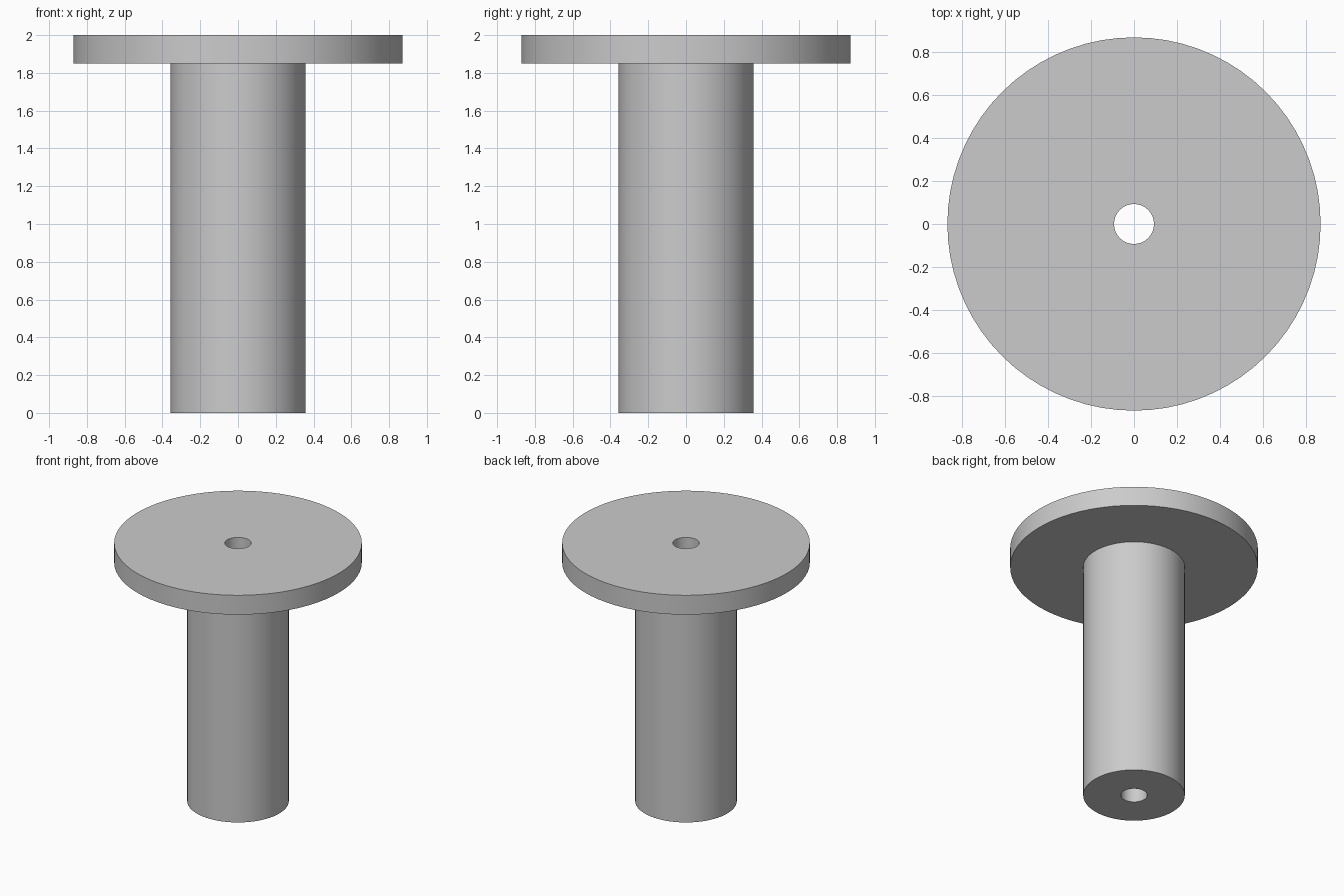
import bpy
import math

cube = bpy.data.objects.get("Cube")
if cube:
    bpy.data.objects.remove(cube, do_unlink=True)

# Plain grey finish
grey = bpy.data.materials.new("grey")
grey.use_nodes = True
colour = (0.6, 0.6, 0.6, 1.0)
grey.diffuse_color = colour
grey.node_tree.nodes["Principled BSDF"].inputs["Base Color"].default_value = colour

SIDES = 72
BORE, SHAFT, FLANGE = 0.093, 0.357, 0.87
HEIGHT, FLANGE_BASE = 2.0, 1.85

# Closed cross-section (radius, height): shaft, flange, then down the bore
profile = [(BORE, 0), (SHAFT, 0), (SHAFT, FLANGE_BASE), (FLANGE, FLANGE_BASE),
           (FLANGE, HEIGHT), (BORE, HEIGHT)]


def lathe(name, section, sides):
    """Revolve a closed section around the z axis."""
    n = len(section)
    verts = []
    for i in range(sides):
        a = math.tau * i / sides
        verts += [(r * math.cos(a), r * math.sin(a), z) for r, z in section]
    faces = []
    for i in range(sides):
        here, there = i * n, (i + 1) % sides * n
        for j in range(n):
            k = (j + 1) % n
            faces.append((here + j, there + j, there + k, here + k))
    mesh = bpy.data.meshes.new(name)
    mesh.from_pydata(verts, [], faces)
    mesh.update()
    obj = bpy.data.objects.new(name, mesh)
    bpy.context.collection.objects.link(obj)
    return obj


# Flanged bushing with a through bore
bushing = lathe("flanged_bushing", profile, SIDES)
bushing.data.materials.append(grey)

bpy.ops.object.select_all(action="DESELECT")
bushing.select_set(True)
bpy.context.view_layer.objects.active = bushing
bpy.ops.object.shade_smooth_by_angle(angle=math.radians(30))
